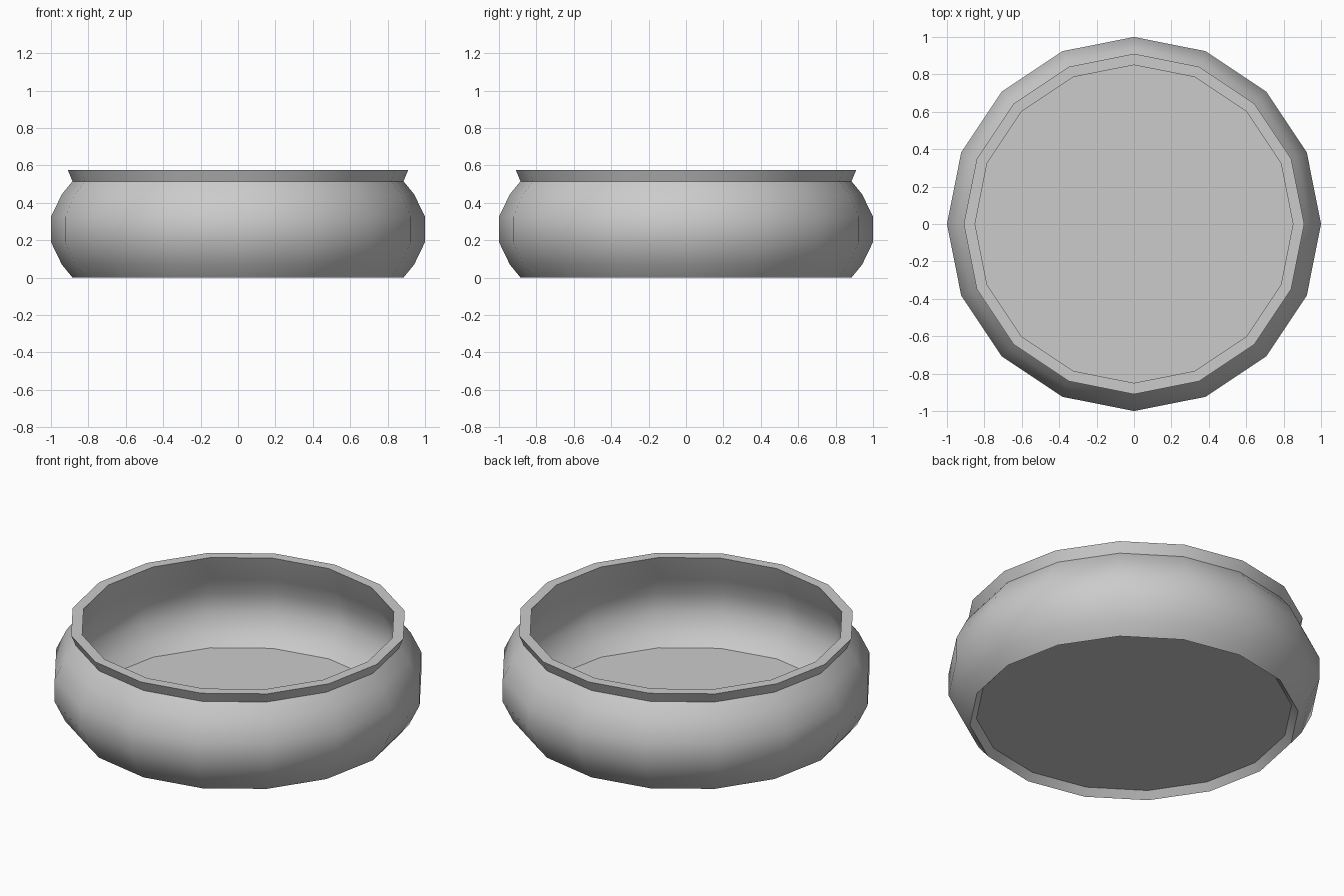
import bpy, bmesh, math

if "Cube" in bpy.data.objects:
    bpy.data.objects.remove(bpy.data.objects["Cube"])

SIDES = 16

# Closed wall section (radius, height): outside going up, rim, inside going down
profile = [
    (0.885, 0.0), (0.942, 0.07), (1.0, 0.19), (1.0, 0.325), (0.942, 0.445),
    (0.885, 0.515), (0.91, 0.575),
    (0.85, 0.575), (0.905, 0.42), (0.955, 0.315), (0.955, 0.2),
    (0.905, 0.1), (0.85, 0.04),
]


def ring(bm, r, z):
    step = 2 * math.pi / SIDES
    return [bm.verts.new((r * math.cos(i * step), r * math.sin(i * step), z))
            for i in range(SIDES)]


bm = bmesh.new()
rings = [ring(bm, r, z) for r, z in profile]

# Bowl wall
for a, b in zip(rings, rings[1:] + rings[:1]):
    for i in range(SIDES):
        j = (i + 1) % SIDES
        bm.faces.new((a[i], a[j], b[j], b[i]))

# Floor, slightly raised inside the foot
bm.faces.new(rings[-1])

# Keep the rim, foot and floor edges crisp
for f in bm.faces:
    f.smooth = True
for k in (0, 5, 6, 7, len(rings) - 1):
    for i in range(SIDES):
        edge = bm.edges.get((rings[k][i], rings[k][(i + 1) % SIDES]))
        edge.smooth = False

mesh = bpy.data.meshes.new("bowl")
bm.to_mesh(mesh)
bm.free()
bowl = bpy.data.objects.new("bowl", mesh)
bpy.context.collection.objects.link(bowl)
